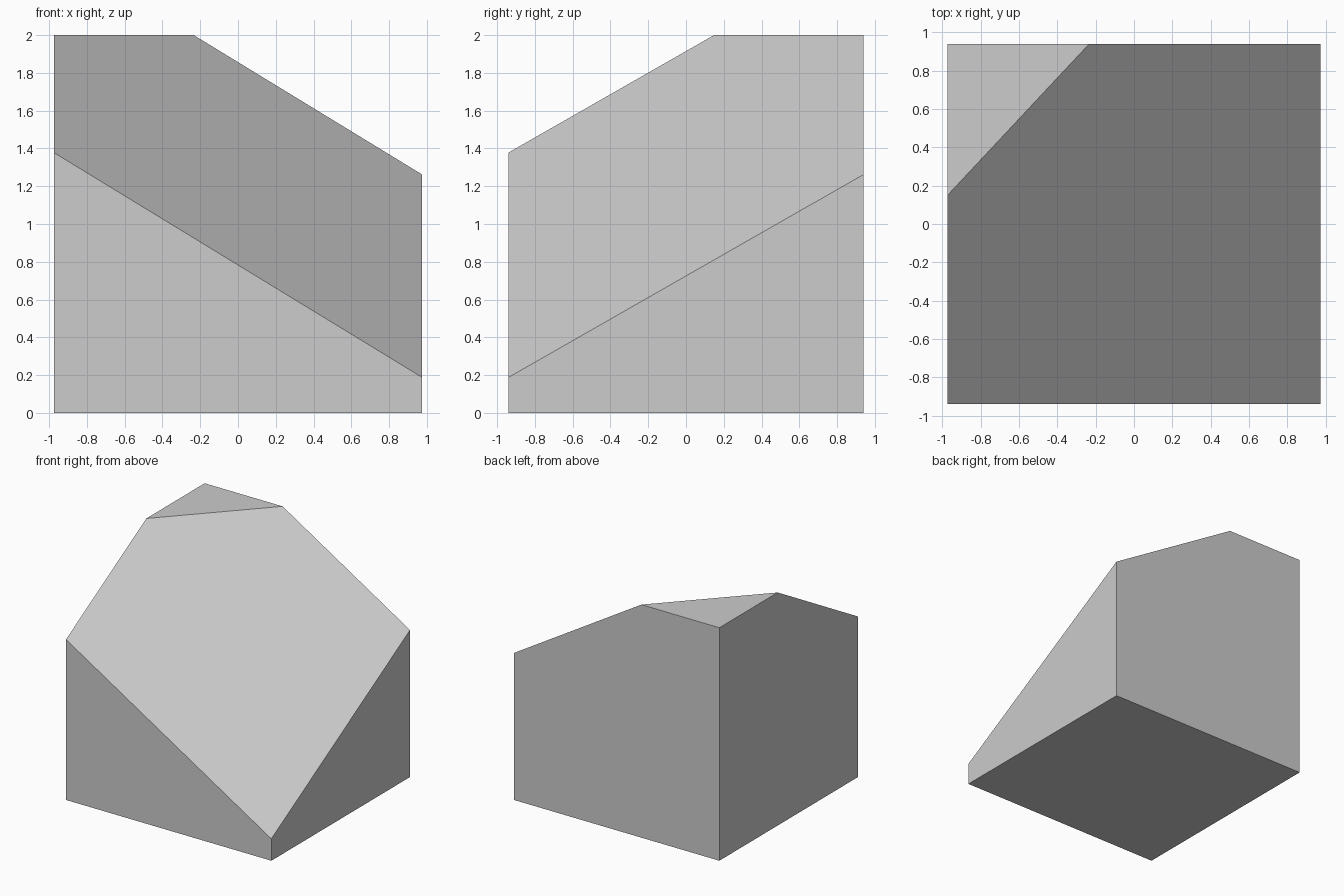
import bpy
import bmesh
from mathutils import Vector

default = bpy.data.objects.get("Cube")
if default:
    bpy.data.objects.remove(default, do_unlink=True)

HALF_X, HALF_Y, HEIGHT = 0.975, 0.94, 2.0

# Single plain grey
grey = bpy.data.materials.new("light_grey")
grey.use_nodes = True
colour = (0.604, 0.604, 0.604, 1.0)
grey.diffuse_color = colour
grey.node_tree.nodes["Principled BSDF"].inputs["Base Color"].default_value = colour

# Rectangular block standing on the ground
bm = bmesh.new()
bmesh.ops.create_cube(bm, size=2.0)
for v in bm.verts:
    v.co = Vector((v.co.x * HALF_X, v.co.y * HALF_Y, (v.co.z + 1) * HEIGHT / 2))

# Slanted cut through three corner heights, capped with a flat face
front_right = Vector((-HALF_X, -HALF_Y, 1.378))
front_left = Vector((HALF_X, -HALF_Y, 0.188))
back_left = Vector((HALF_X, HALF_Y, 1.262))
normal = (front_left - front_right).cross(back_left - front_right).normalized()
cut = bmesh.ops.bisect_plane(
    bm, geom=bm.verts[:] + bm.edges[:] + bm.faces[:],
    plane_co=front_right, plane_no=normal, clear_outer=True)
rim = [e for e in cut["geom_cut"] if isinstance(e, bmesh.types.BMEdge)]
bmesh.ops.contextual_create(bm, geom=rim)
bmesh.ops.recalc_face_normals(bm, faces=bm.faces[:])

mesh = bpy.data.meshes.new("cut_block")
bm.to_mesh(mesh)
bm.free()
mesh.materials.append(grey)
block = bpy.data.objects.new("cut_block", mesh)
bpy.context.collection.objects.link(block)
